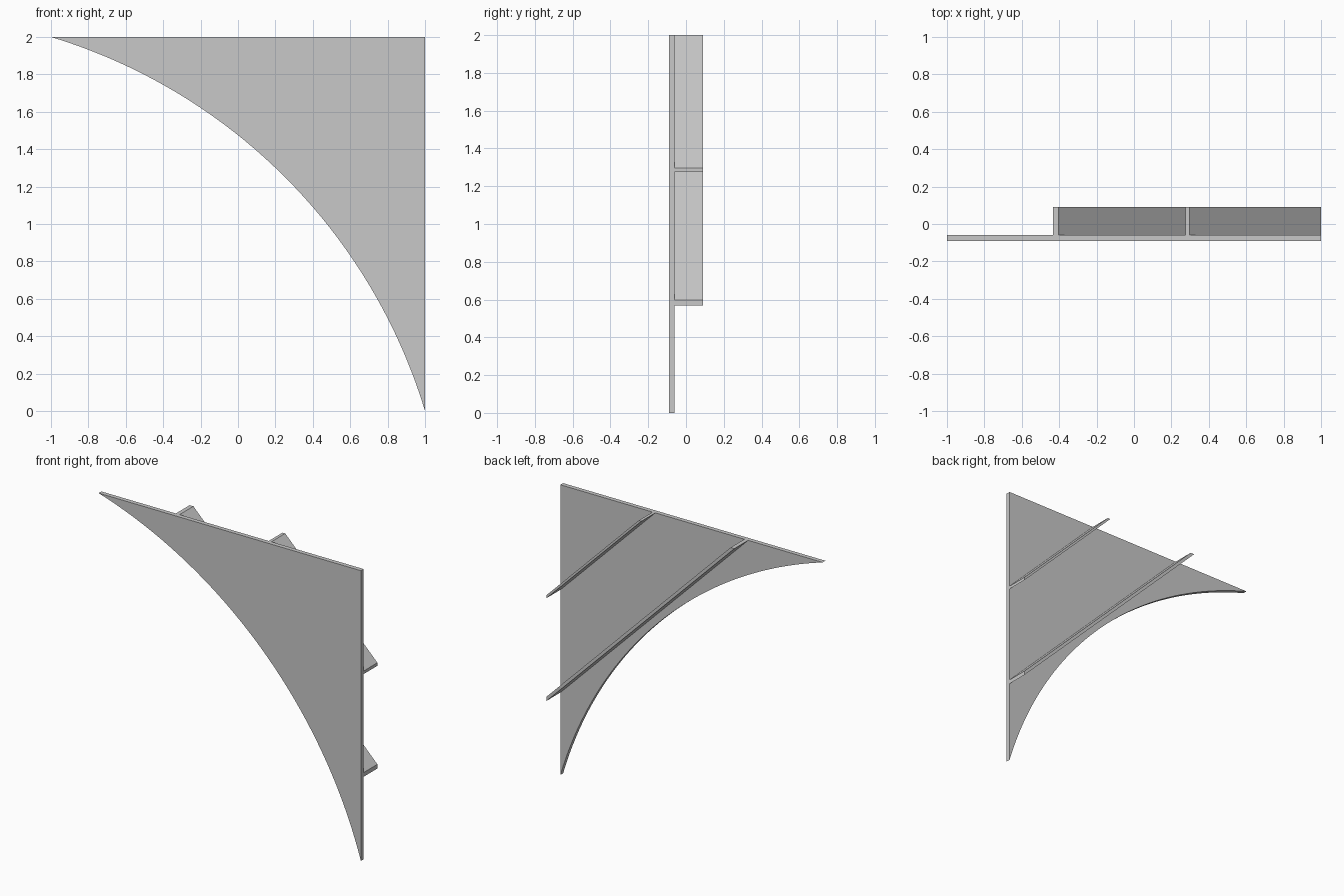
import bpy
import bmesh
import math

cube = bpy.data.objects.get("Cube")
if cube:
    bpy.data.objects.remove(cube, do_unlink=True)

grey = bpy.data.materials.new("light_grey")
grey.use_nodes = True
COLOUR = (0.58, 0.58, 0.58, 1)
grey.diffuse_color = COLOUR
grey.node_tree.nodes["Principled BSDF"].inputs["Base Color"].default_value = COLOUR

PLATE_FRONT, PLATE_BACK, RIB_BACK = -0.09, -0.06, 0.09
RIGHT, TOP = 1.0, 2.0


def extrude_profile(name, points, y0, y1):
    """Solid from an x-z outline, extruded along y."""
    bm = bmesh.new()
    face = bm.faces.new([bm.verts.new((x, y0, z)) for x, z in points])
    result = bmesh.ops.extrude_face_region(bm, geom=[face])
    moved = [v for v in result["geom"] if isinstance(v, bmesh.types.BMVert)]
    bmesh.ops.translate(bm, verts=moved, vec=(0, y1 - y0, 0))
    bmesh.ops.recalc_face_normals(bm, faces=bm.faces)
    mesh = bpy.data.meshes.new(name)
    bm.to_mesh(mesh)
    bm.free()
    mesh.materials.append(grey)
    obj = bpy.data.objects.new(name, mesh)
    bpy.context.collection.objects.link(obj)
    return obj


# Corner plate: two straight edges and a circular arc
cx, cz = -1.868, -0.868
radius = math.hypot(RIGHT - cx, -cz)
start = math.atan2(-cz, RIGHT - cx)
end = math.atan2(TOP - cz, -1 - cx)
STEPS = 40
arc = []
for i in range(STEPS + 1):
    a = start + (end - start) * i / STEPS
    arc.append((cx + radius * math.cos(a), cz + radius * math.sin(a)))
plate = extrude_profile("corner_plate", [(RIGHT, TOP)] + arc, PLATE_FRONT, PLATE_BACK)

# Diagonal stiffening ribs, trimmed flush with the straight edges
for name, outer, inner in (("long_rib", 1.432, 1.403), ("short_rib", 0.724, 0.703)):
    extrude_profile(name, [(RIGHT - outer, TOP), (RIGHT, TOP - outer),
                           (RIGHT, TOP - inner), (RIGHT - inner, TOP)],
                    PLATE_BACK, RIB_BACK)

# Smooth only the curved edge of the plate
bpy.ops.object.select_all(action="DESELECT")
plate.select_set(True)
bpy.context.view_layer.objects.active = plate
bpy.ops.object.shade_smooth_by_angle(angle=math.radians(30))
